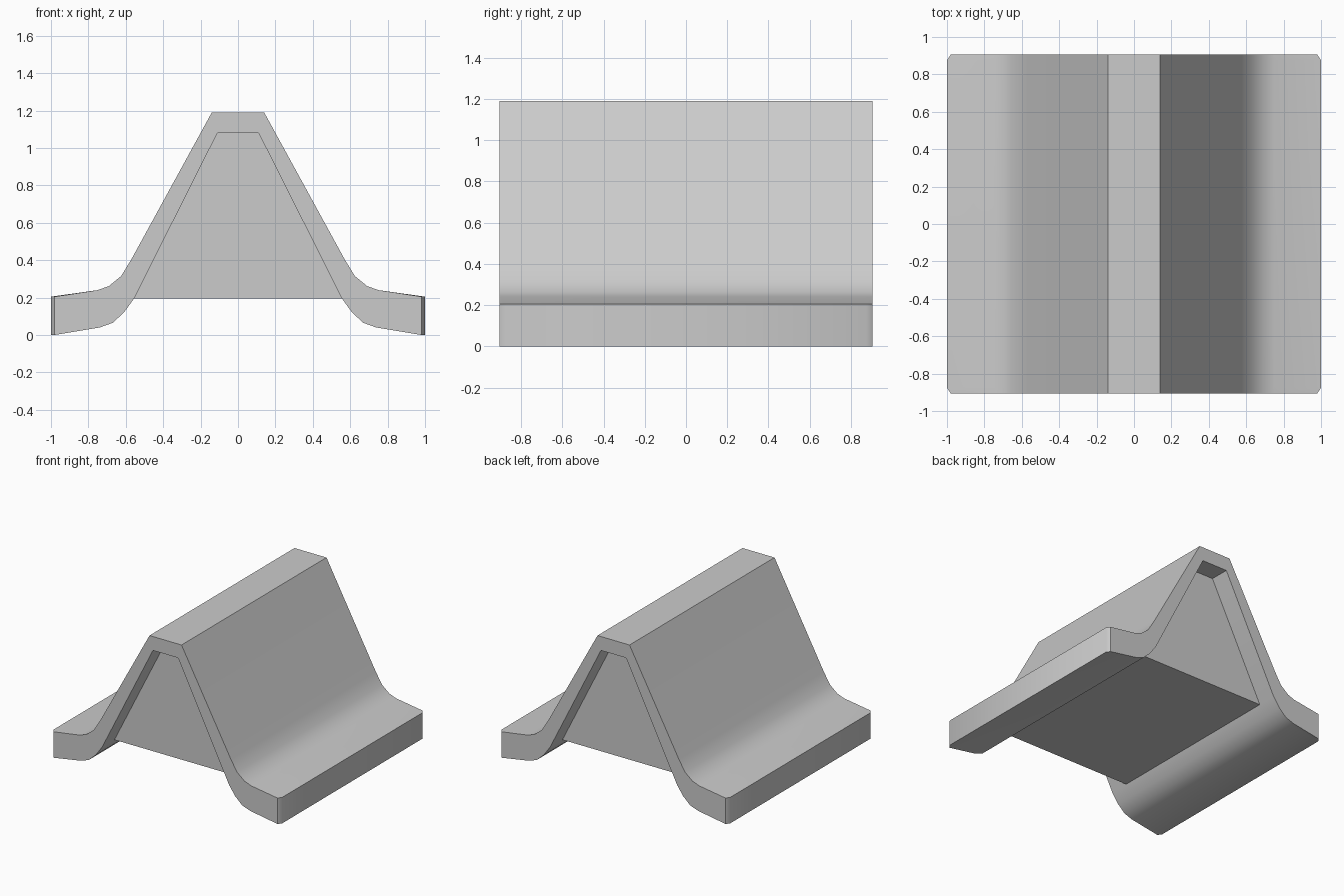
import bpy

if "Cube" in bpy.data.objects:
    bpy.data.objects.remove(bpy.data.objects["Cube"])

# Right half of the roof section (x, z): outer skin ridge-to-eave, then underside eave-to-ridge
OUTER = [(0.14, 1.19), (0.57, 0.405), (0.625, 0.315), (0.69, 0.262), (0.75, 0.24), (1.0, 0.205)]
INNER = [(1.0, 0.0), (0.74, 0.04), (0.67, 0.065), (0.61, 0.12), (0.555, 0.196), (0.11, 1.08)]


def mirrored(half):
    """Close a right-half profile with its mirror image."""
    return half + [(-x, z) for x, z in reversed(half)]


def loft(name, sections):
    """Skin a list of (y, profile) sections and cap both ends."""
    n = len(sections[0][1])
    verts = [(x, y, z) for y, prof in sections for x, z in prof]
    faces = [tuple(range(n)), tuple(reversed(range((len(sections) - 1) * n, len(sections) * n)))]
    for s in range(len(sections) - 1):
        for i in range(n):
            j = (i + 1) % n
            faces.append((s * n + i, (s + 1) * n + i, (s + 1) * n + j, s * n + j))
    mesh = bpy.data.meshes.new(name)
    mesh.from_pydata(verts, [], faces)
    obj = bpy.data.objects.new(name, mesh)
    bpy.context.collection.objects.link(obj)
    bpy.ops.object.select_all(action='DESELECT')
    obj.select_set(True)
    bpy.context.view_layer.objects.active = obj
    bpy.ops.object.mode_set(mode='EDIT')
    bpy.ops.mesh.select_all(action='SELECT')
    bpy.ops.mesh.normals_make_consistent(inside=False)
    bpy.ops.object.mode_set(mode='OBJECT')
    return obj


def roof_section(eave_x):
    """Roof ring: the left half retraces the right half in reverse order."""
    right = [(min(x, eave_x), z) for x, z in OUTER + INNER]
    return mirrored(right)


# Flared roof shell with small chamfers at the eave corners
roof = loft("roof", [(-0.905, roof_section(0.98)), (-0.875, roof_section(1.0)),
                     (0.875, roof_section(1.0)), (0.905, roof_section(0.98))])
bpy.ops.object.shade_smooth_by_angle(angle=0.61)

# Recessed gable infill under the roof
gable = mirrored([(0.56, 0.196), (0.112, 1.085)])
loft("gable_infill", [(-0.75, gable), (0.75, gable)])
